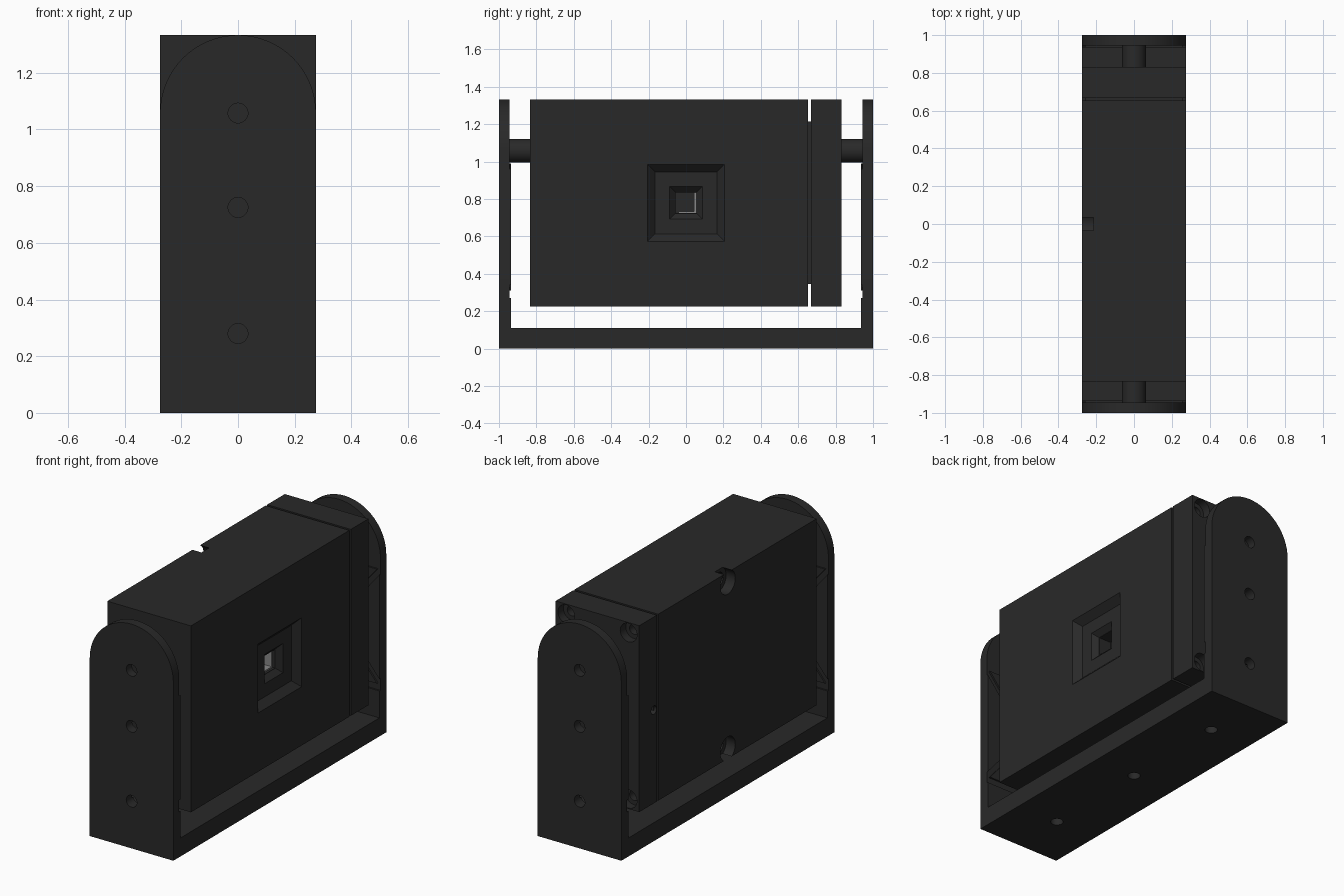
import bpy, bmesh, math
from mathutils import Matrix, Vector

if "Cube" in bpy.data.objects:
    bpy.data.objects.remove(bpy.data.objects["Cube"])

W = 0.275      # half width of everything in x
PIVOT = 1.058  # height of the pivot axis


def material(name, v):
    m = bpy.data.materials.new(name)
    m.diffuse_color = (v, v, v, 1)
    m.use_nodes = True
    m.node_tree.nodes["Principled BSDF"].inputs["Base Color"].default_value = m.diffuse_color
    return m


DARK = material("dark_plastic", 0.022)
PALE = material("pale_liner", 0.25)


def finish(name, bm, mat=DARK):
    bmesh.ops.recalc_face_normals(bm, faces=bm.faces)
    me = bpy.data.meshes.new(name)
    bm.to_mesh(me)
    bm.free()
    ob = bpy.data.objects.new(name, me)
    bpy.context.collection.objects.link(ob)
    me.materials.append(mat)
    return ob


def box(name, x0, x1, y0, y1, z0, z1, mat=DARK):
    bm = bmesh.new()
    m = Matrix.Translation(((x0 + x1) / 2, (y0 + y1) / 2, (z0 + z1) / 2))
    bmesh.ops.create_cube(bm, size=1, matrix=m @ Matrix.Diagonal((x1 - x0, y1 - y0, z1 - z0, 1)))
    return finish(name, bm, mat)


def rod(name, a, b, r, segs=32):
    a, b = Vector(a), Vector(b)
    bm = bmesh.new()
    m = Matrix.Translation((a + b) / 2) @ (b - a).to_track_quat('Z', 'Y').to_matrix().to_4x4()
    bmesh.ops.create_cone(bm, cap_ends=True, segments=segs, radius1=r, radius2=r,
                          depth=(b - a).length, matrix=m)
    return finish(name, bm)


def prism(name, pts, y0, y1):
    """Extrude an x-z outline from y0 to y1."""
    bm = bmesh.new()
    f = bm.faces.new([bm.verts.new((x, y0, z)) for x, z in pts])
    r = bmesh.ops.extrude_face_region(bm, geom=[f])
    bmesh.ops.translate(bm, vec=(0, y1 - y0, 0),
                        verts=[v for v in r["geom"] if isinstance(v, bmesh.types.BMVert)])
    return finish(name, bm)


def funnel(name, x0, h0, x1, h1, z):
    """Square tapered plug along x, half sizes h0 and h1."""
    bm = bmesh.new()
    rings = [[bm.verts.new((x, sy * h, z + sz * h)) for sy, sz in
              ((-1, -1), (1, -1), (1, 1), (-1, 1))] for x, h in ((x0, h0), (x1, h1))]
    bm.faces.new(rings[0])
    bm.faces.new(rings[1])
    for i in range(4):
        j = (i + 1) % 4
        bm.faces.new((rings[0][i], rings[0][j], rings[1][j], rings[1][i]))
    return finish(name, bm)


def cut(ob, cutters):
    for c in cutters:
        mod = ob.modifiers.new("cut", 'BOOLEAN')
        mod.operation, mod.solver, mod.object = 'DIFFERENCE', 'EXACT', c
        c.hide_render = True
    bpy.context.view_layer.update()
    dg = bpy.context.evaluated_depsgraph_get()
    me = bpy.data.meshes.new_from_object(ob.evaluated_get(dg))
    ob.modifiers.clear()
    ob.data = me
    for c in cutters:
        bpy.data.objects.remove(c)


def smooth(ob):
    bpy.ops.object.select_all(action='DESELECT')
    ob.select_set(True)
    bpy.context.view_layer.objects.active = ob
    bpy.ops.object.shade_smooth_by_angle(angle=math.radians(30))


# bracket base with three mounting holes
base = box("bracket_base", -W, W, -0.945, 0.945, 0, 0.11)
cut(base, [rod("cutter", (0, y, -0.1), (0, y, 0.2), 0.035) for y in (-0.667, 0, 0.667)])
smooth(base)

# rounded bracket arms, inner ribs and pivot axles on both ends
arc = [(W * math.cos(math.pi * i / 32), PIVOT + W * math.sin(math.pi * i / 32)) for i in range(33)]
outline = [(-W, 0), (W, 0)] + arc
for s, side in ((-1, "front"), (1, "rear")):
    arm = prism(side + "_arm", outline, s * 0.945, s * 1.0)
    cut(arm, [rod("cutter", (0, s * 0.9, z), (0, s * 1.1, z), 0.035) for z in (0.28, 0.725, PIVOT)])
    smooth(arm)

    # raised pads separated by diagonal grooves
    g, z0, z1 = 0.015, 0.31, 0.99
    zm = (z0 + z1) / 2
    pads = [[(-W, 0.11), (W, 0.11), (W, 0.27), (-W, 0.27)],
            [(-W + g, z0), (W - g, z0), (0, zm - 2 * g)],
            [(-W + g, z1), (W - g, z1), (0, zm + 2 * g)]]
    for t in (-1, 1):
        pads.append([(t * W, z0 + 2 * g), (t * W, z1 - 2 * g), (t * g, zm)])
    for i, p in enumerate(pads):
        pad = prism(f"{side}_arm_pad_{i}", p, s * 0.935, s * 0.946)
        cut(pad, [rod("cutter", (0, s * 0.9, z), (0, s * 1.1, z), 0.035) for z in (0.28, 0.725)])

    smooth(rod(side + "_axle", (0, s * 0.825, PIVOT), (0, s * 0.95, PIVOT), 0.063))

# main housing with stepped square window and two rear counterbores
ZC = 0.779
body = box("housing", -W, W, -0.835, 0.653, 0.225, 1.333)
cutters = [funnel("cutter", W + 0.01, 0.215, W - 0.04, 0.165, ZC),
           funnel("cutter", W - 0.035, 0.092, W - 0.07, 0.057, ZC),
           funnel("cutter", W - 0.06, 0.055, W - 0.15, 0.055, ZC)]
for z in (0.285, 1.273):
    cutters += [rod("cutter", (-W - 0.1, 0, z), (-W + 0.06, 0, z), 0.07),
                rod("cutter", (-W - 0.1, 0, z), (-W + 0.2, 0, z), 0.042)]
cut(body, cutters)
smooth(body)

# pale liner strips inside the window
box("window_liner_side", W - 0.14, W - 0.085, 0.044, 0.055, ZC - 0.055, ZC + 0.055, PALE)
box("window_liner_bottom", W - 0.14, W - 0.085, -0.04, 0.044, ZC - 0.055, ZC - 0.047, PALE)

# neck between housing and end cap
box("neck", -0.26, 0.26, 0.645, 0.675, 0.345, 1.215)

# end cap with four corner counterbores and a side hole
cap = box("end_cap", -W, W, 0.667, 0.832, 0.225, 1.333)
cutters = [rod("cutter", (-W - 0.1, 0.695, ZC), (-W + 0.06, 0.695, ZC), 0.025)]
for x in (-0.205, 0.205):
    for z in (0.285, 1.273):
        cutters += [rod("cutter", (x, 0.78, z), (x, 0.9, z), 0.055),
                    rod("cutter", (x, 0.7, z), (x, 0.9, z), 0.03)]
cut(cap, cutters)
smooth(cap)
